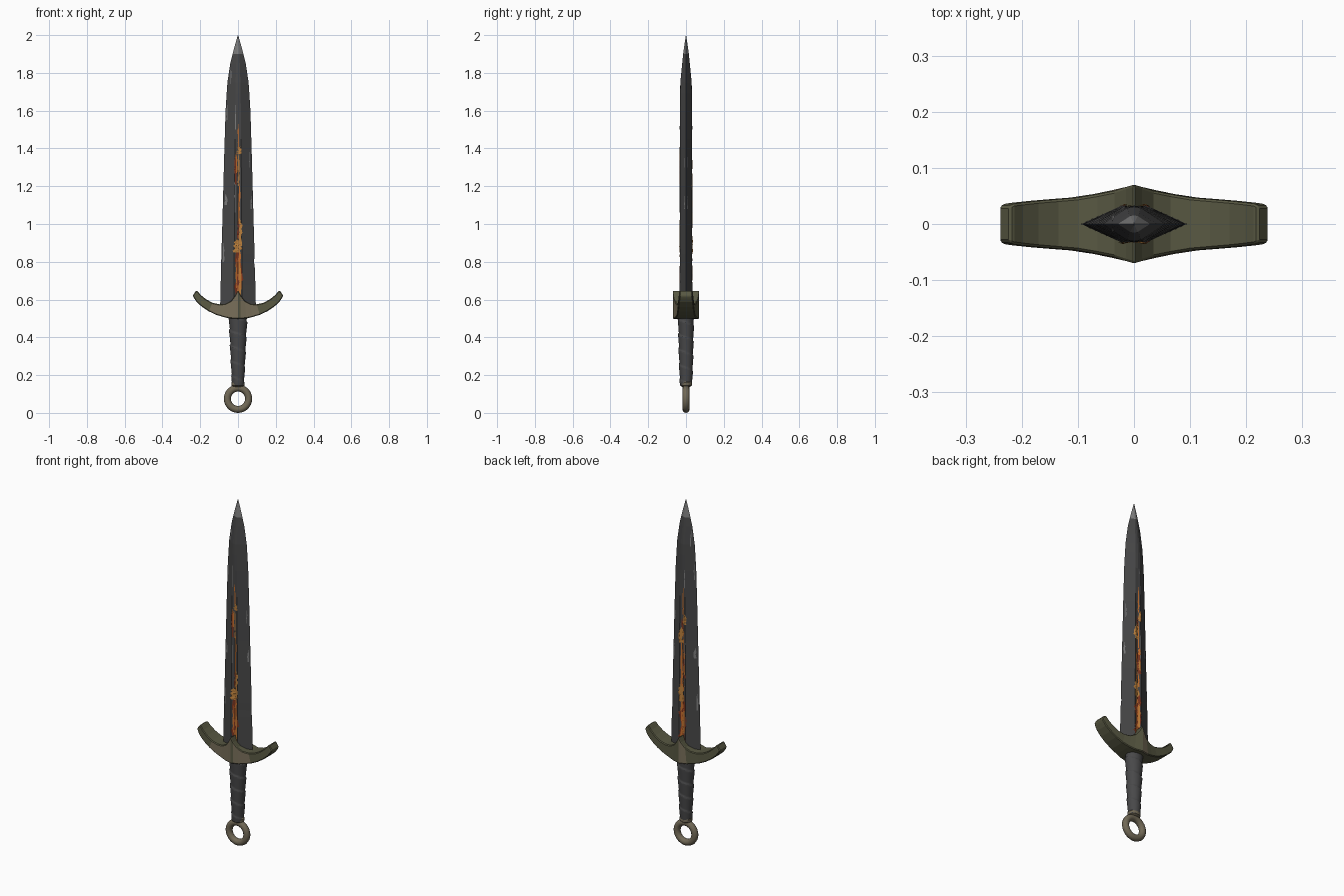
import bpy, bmesh, math, random

if "Cube" in bpy.data.objects:
    bpy.data.objects.remove(bpy.data.objects["Cube"])

random.seed(4)


def material(name, rgb):
    m = bpy.data.materials.new(name)
    m.diffuse_color = (*rgb, 1)
    m.use_nodes = True
    m.node_tree.nodes["Principled BSDF"].inputs["Base Color"].default_value = m.diffuse_color
    return m


STEEL = material("dark steel", (0.062, 0.062, 0.063))
BRIGHT = material("worn steel", (0.20, 0.20, 0.20))
AMBER = material("amber glow", (0.50, 0.215, 0.045))
ORANGE = material("hot orange", (0.56, 0.155, 0.025))
EMBER = material("ember red", (0.20, 0.035, 0.014))
OLIVE = material("tarnished brass", (0.098, 0.098, 0.055))
TAN = material("rubbed brass", (0.185, 0.155, 0.10))
RING = material("worn brass", (0.165, 0.14, 0.093))
GRIP = material("grip leather", (0.066, 0.066, 0.068))


def make(name, bm, mats, smooth=None, recalc=True):
    if recalc:
        bmesh.ops.recalc_face_normals(bm, faces=bm.faces)
    me = bpy.data.meshes.new(name)
    bm.to_mesh(me)
    bm.free()
    ob = bpy.data.objects.new(name, me)
    bpy.context.collection.objects.link(ob)
    for m in mats:
        me.materials.append(m)
    if smooth:
        bpy.context.view_layer.objects.active = ob
        ob.select_set(True)
        bpy.ops.object.shade_smooth_by_angle(angle=math.radians(smooth))
        ob.select_set(False)
    return ob


def loft(rings):
    """Skin a list of closed point rings and cap both ends."""
    bm = bmesh.new()
    rows = [[bm.verts.new(p) for p in r] for r in rings]
    n = len(rows[0])
    for a, b in zip(rows, rows[1:]):
        for i in range(n):
            j = (i + 1) % n
            bm.faces.new((a[i], a[j], b[j], b[i]))
    bm.faces.new(rows[0])
    bm.faces.new(rows[-1])
    return bm


def interp(table, z):
    for (z0, a), (z1, b) in zip(table, table[1:]):
        if z <= z1:
            return a + (b - a) * max(0, (z - z0) / (z1 - z0))
    return table[-1][1]


# Blade: lens-like section with a shallow central groove that fades into a ridge
WIDTH = [(0.54, 0.095), (0.8, 0.089), (1.0, 0.083), (1.4, 0.072), (1.62, 0.065),
         (1.75, 0.056), (1.85, 0.041), (1.93, 0.021), (2.0, 0.0008)]
DEPTH = [(0.54, 0.035), (1.4, 0.034), (1.74, 0.031), (1.9, 0.015), (2.0, 0.0008)]
GROOVE = [(0.54, 0.009), (1.2, 0.007), (1.45, 0.003), (1.6, -0.002), (1.9, -0.001), (2.0, 0)]


def surf(x, z):
    """Half thickness of the blade at x, z."""
    w, d = interp(WIDTH, z), interp(DEPTH, z)
    t = min(1, abs(x) / w)
    rim = d * 0.95
    return rim - interp(GROOVE, z) * (1 - t / .23) if t < 0.23 else rim * (1 - t) / 0.77


rings = []
for z in (0.54, 0.68, 0.76, 0.80, 0.84, 1.0, 1.2, 1.4, 1.45, 1.6, 1.69, 1.75,
          1.8, 1.85, 1.9, 1.93, 2.0):
    w = interp(WIDTH, z)
    chip = 0.004 if z == 0.80 else 0
    a = [(w - chip, 0)] + [(x * w, surf(x * w, z)) for x in (.23, 0, -.23)] + [(-w, 0)]
    a += [(x, -y) for x, y in a[3:0:-1]]
    rings.append([(x, y, z) for x, y in a])
bm = loft(rings)
for f in bm.faces:
    f.material_index = int(f.calc_center_median().z > 1.91)
make("blade", bm, [STEEL, BRIGHT])


# Painted plates that follow the blade surface
def plate(bm, sections, side, index=0, lift=0.0015, n=6):
    rows = []
    for z, x0, x1 in sections:
        xs = [x0 + (x1 - x0) * i / n for i in range(n + 1)]
        rows.append([bm.verts.new((x, side * (surf(x, z) + lift), z)) for x in xs])
    for a, b in zip(rows, rows[1:]):
        for i in range(n):
            quad = (a[i], a[i + 1], b[i + 1], b[i])
            # wind the face so it looks away from the blade
            bm.faces.new(quad if side < 0 else quad[::-1]).material_index = index


def streak(bm, z0, z1, xc, w, side, index, lift, n=9):
    """Ragged upright streak, fading at its upper end."""
    rows = []
    for i in range(n):
        fade = 1 if i < n - 2 else 0.5 if i < n - 1 else 0.1
        j = random.uniform(-.25, .25) * w
        h = w * random.uniform(.38, .58) * fade
        rows.append((z0 + (z1 - z0) * i / (n - 1), xc + j - h, xc + j + h))
    plate(bm, rows, side, index, lift)


# bottom z, top z, centre x, width, colour (0 amber, 1 orange, 2 ember)
FRONT = [(.60, .88, .003, .034, 2), (.60, .87, .006, .020, 1), (.62, .80, .011, .007, 0),
         (.66, .82, -.009, .006, 1), (.85, .92, -.003, .034, 0), (.88, 1.03, .013, .017, 0),
         (.92, 1.02, .002, .010, 2), (1.0, 1.22, .006, .009, 1), (1.2, 1.38, .003, .007, 0),
         (1.21, 1.36, -.014, .010, 2), (1.27, 1.38, -.009, .008, 1), (1.37, 1.41, .008, .020, 0),
         (1.40, 1.53, .002, .006, 1)]
BACK = [(.60, .88, 0, .036, 2), (.60, .86, .003, .020, 1), (.66, .80, -.010, .008, 0),
        (.84, .94, .011, .026, 0), (.88, 1.20, .006, .010, 1), (.98, 1.14, -.011, .017, 2),
        (1.0, 1.06, -.012, .011, 0), (1.09, 1.13, -.010, .012, 1), (1.18, 1.27, .011, .026, 0),
        (1.25, 1.32, .003, .010, 2), (1.29, 1.35, -.011, .018, 0), (1.34, 1.50, -.004, .007, 1),
        (.90, .98, -.006, .008, 1), (1.13, 1.29, -.005, .005, 1)]
WEAR = [(1.06, 1.26, -.016, .005), (1.10, 1.16, -.064, .012), (.80, .90, -.077, .008),
        (1.50, 1.63, -.014, .005), (1.74, 1.84, -.038, .004), (1.08, 1.15, .070, .007),
        (1.55, 1.64, -.058, .004), (1.30, 1.38, .062, .004)]
for side, name, marks in ((-1, "front", FRONT), (1, "back", BACK)):
    bm = bmesh.new()
    for z0, z1, x, w, c in marks:
        streak(bm, z0, z1, x, w, side, c, {2: .0012, 1: .0022, 0: .0032}[c])
    make(name + "_glowing_crack", bm, [AMBER, ORANGE, EMBER], recalc=False)
    bm = bmesh.new()
    for z0, z1, x, w in WEAR:
        streak(bm, z0, z1, x, w, side, 0, .0018, 6)
    make(name + "_wear_marks", bm, [BRIGHT], recalc=False)

# Crossguard: upswept arms, stations of top x, top z, bottom x, bottom z, half depth
half = [(.014, .622, .014, .499, .066), (.035, .594, .045, .500, .059), (.065, .578, .075, .507, .053),
        (.100, .575, .115, .519, .047), (.135, .583, .155, .538, .044), (.170, .602, .190, .561, .041),
        (.198, .625, .218, .586, .038), (.213, .643, .232, .606, .036), (.221, .648, .240, .621, .032)]
stations = [(-a, b, -c, d, e) for a, b, c, d, e in reversed(half)]
stations += [(0, .650, 0, .498, .070)] + half
bm = loft([[(a, -y, b), (a, y, b), (c, y, d), (c, -y, d)] for a, b, c, d, y in stations])
bmesh.ops.recalc_face_normals(bm, faces=bm.faces)
for f in bm.faces:
    # rubbed metal on the hub and inner arms
    c = f.calc_center_median()
    rubbed = f.normal.y < -0.7 and (-.15 < c.x < 0 or .02 < c.x < .09)
    rubbed |= f.normal.y > 0.7 and -.03 < c.x < 0
    f.material_index = int(rubbed)
guard = make("crossguard", bm, [OLIVE, TAN])
bev = guard.modifiers.new("worn edges", "BEVEL")
bev.width = 0.004
bev.segments = 1
bev.limit_method = "ANGLE"
bev.angle_limit = math.radians(50)

# Grip: tapered oval with a spiral leather wrap
rings = []
for i in range(73):
    t = i / 72
    z = 0.145 + 0.365 * t
    ring = []
    for k in range(28):
        a = math.tau * k / 28
        phase = (z / 0.08 + a / math.tau) % 1
        r = 1 + 0.12 * (phase - 0.55)
        ring.append(((0.032 + 0.017 * t) * r * math.cos(a),
                     (0.031 + 0.011 * t ** .6) * r * math.sin(a), z))
    rings.append(ring)
make("grip", loft(rings), [GRIP], 35)

# Collar joining grip and ring
rings = []
for z, r in ((.138, .024), (.144, .034), (.160, .035), (.166, .031)):
    rings.append([(r * math.cos(math.tau * k / 20), .9 * r * math.sin(math.tau * k / 20), z)
                  for k in range(20)])
make("pommel_collar", loft(rings), [RING], 35)

# Pommel ring
bpy.ops.mesh.primitive_torus_add(major_radius=0.0565, minor_radius=0.0185, major_segments=32,
                                 minor_segments=12, location=(0, 0, 0.075),
                                 rotation=(math.pi / 2, 0, 0))
ring = bpy.context.object
ring.name = "pommel_ring"
ring.data.materials.append(RING)
bpy.ops.object.shade_smooth_by_angle(angle=math.radians(40))
